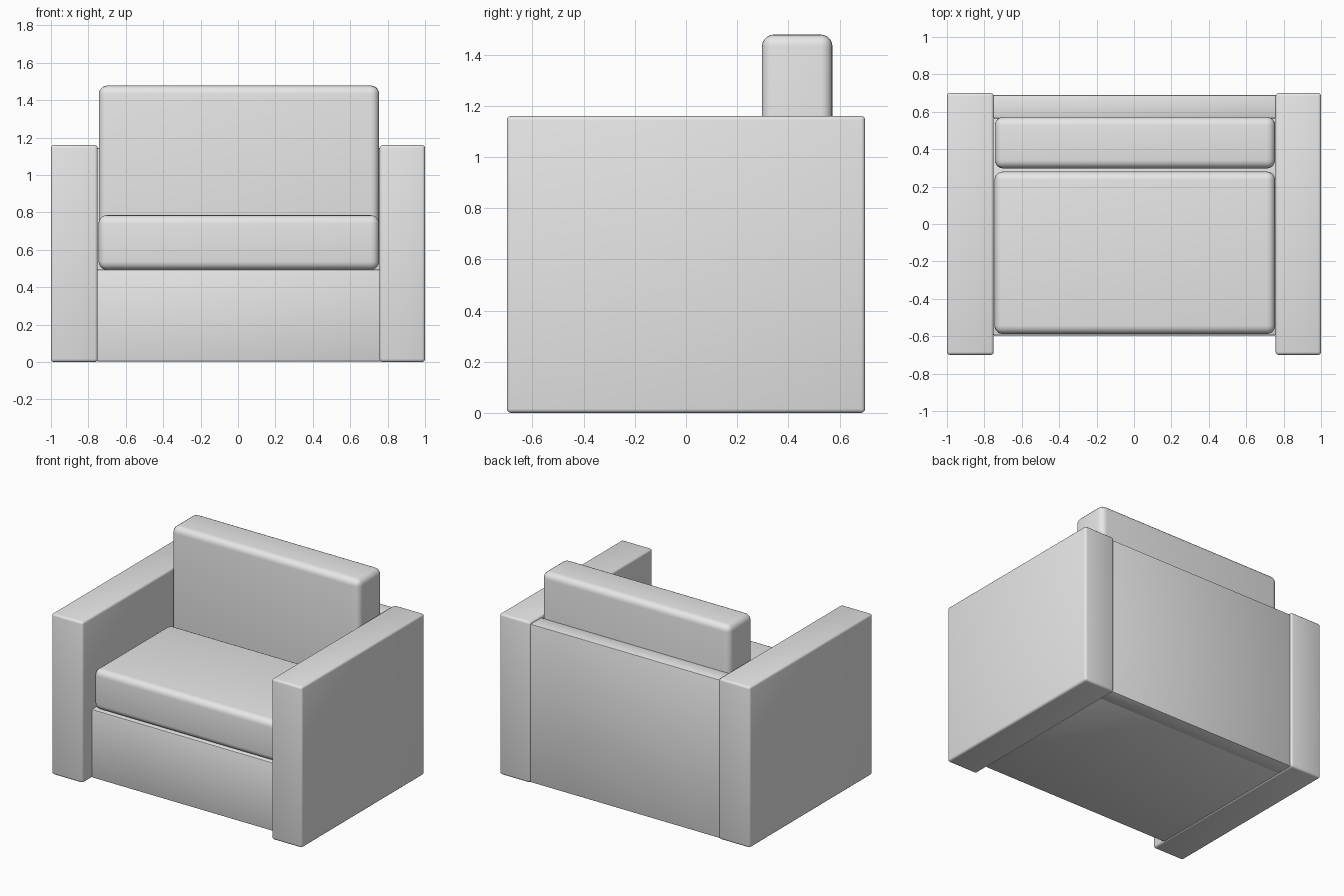
import bpy
import math

cube = bpy.data.objects.get("Cube")
if cube:
    bpy.data.objects.remove(cube, do_unlink=True)

# Single upholstery colour
fabric = bpy.data.materials.new("light_grey_fabric")
fabric.use_nodes = True
GREY = (0.8, 0.8, 0.8, 1.0)
fabric.diffuse_color = GREY
fabric.node_tree.nodes["Principled BSDF"].inputs["Base Color"].default_value = GREY


def rounded_box(name, x, y, z, radius, segments):
    """Box between the (min, max) pairs, with rounded edges."""
    spans = (x, y, z)
    bpy.ops.mesh.primitive_cube_add(size=1, location=[(a + b) / 2 for a, b in spans])
    obj = bpy.context.object
    obj.name = name
    obj.scale = [b - a for a, b in spans]
    bpy.ops.object.transform_apply(location=False, rotation=False, scale=True)
    bevel = obj.modifiers.new("rounded_edges", "BEVEL")
    bevel.width = radius
    bevel.segments = segments
    bpy.ops.object.modifier_apply(modifier=bevel.name)
    obj.data.materials.append(fabric)
    bpy.ops.object.shade_smooth_by_angle(angle=math.radians(35))
    return obj


# Arms, full height and depth
rounded_box("right_arm", (-1.0, -0.75), (-0.70, 0.70), (0.0, 1.16), 0.016, 3)
rounded_box("left_arm", (0.757, 1.0), (-0.70, 0.70), (0.0, 1.16), 0.016, 3)

# Frame between the arms
rounded_box("seat_base", (-0.755, 0.762), (-0.595, 0.575), (0.002, 0.495), 0.008, 2)
rounded_box("back_panel", (-0.755, 0.762), (0.565, 0.69), (0.002, 1.145), 0.008, 2)

# Loose cushions
rounded_box("seat_cushion", (-0.746, 0.755), (-0.588, 0.28), (0.493, 0.785), 0.045, 5)
rounded_box("back_cushion", (-0.744, 0.755), (0.297, 0.572), (0.493, 1.478), 0.045, 5)
